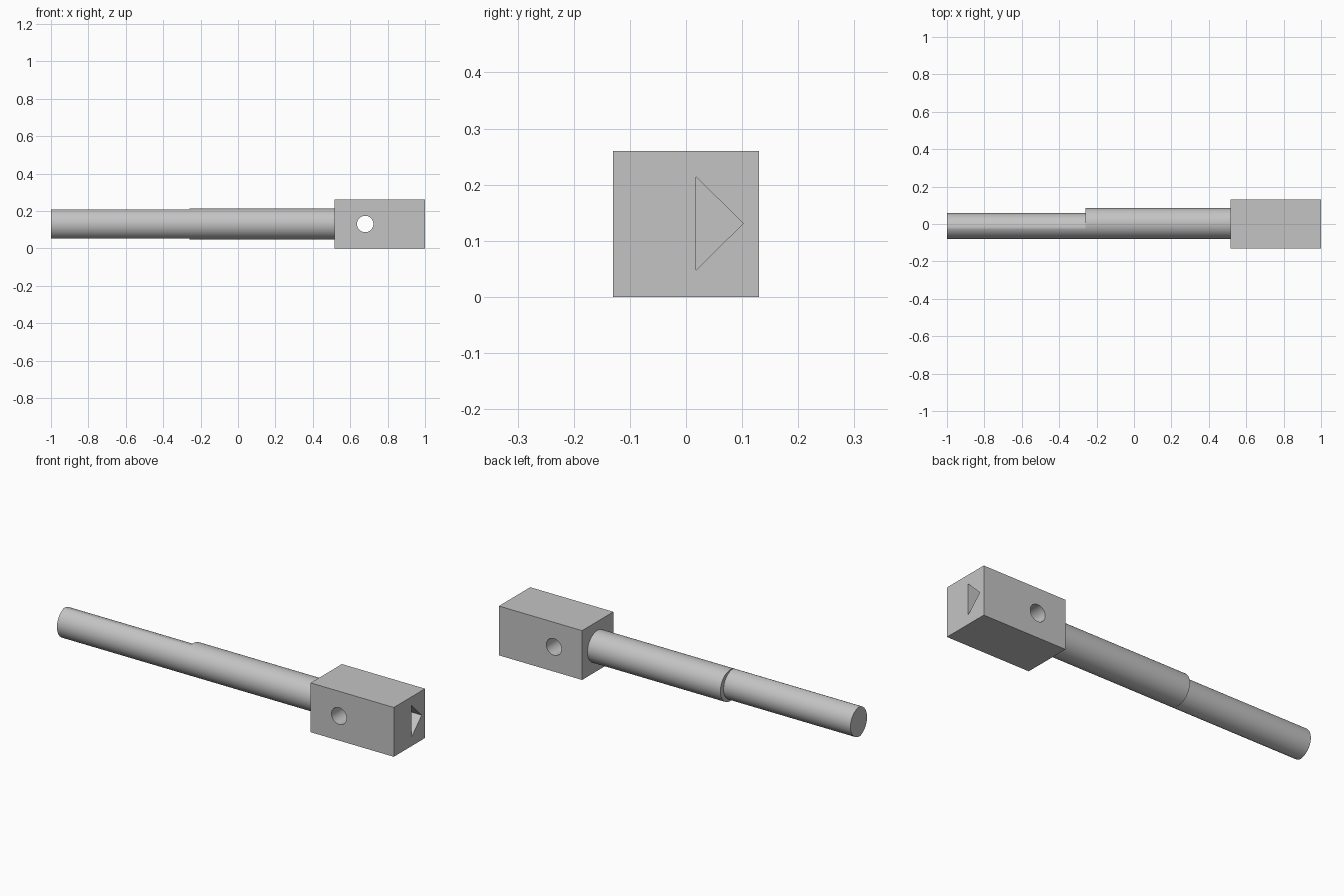
import bpy, bmesh, math
from mathutils import Vector

cube = bpy.data.objects.get("Cube")
if cube:
    bpy.data.objects.remove(cube, do_unlink=True)

AXIS_Z = 0.13      # height of the shaft axis
SHAFT_Y = 0.0025   # sideways position of the shaft axis
SHAFT_R = 0.0825

steel = bpy.data.materials.new("light grey")
steel.use_nodes = True
grey = (0.55, 0.55, 0.55, 1)
steel.diffuse_color = grey
steel.node_tree.nodes["Principled BSDF"].inputs["Base Color"].default_value = grey


def prism(name, outline, direction):
    """Extrude a closed outline of 3D points along a direction."""
    bm = bmesh.new()
    face = bm.faces.new([bm.verts.new(p) for p in outline])
    ext = bmesh.ops.extrude_face_region(bm, geom=[face], use_keep_orig=True)
    moved = [v for v in ext["geom"] if isinstance(v, bmesh.types.BMVert)]
    bmesh.ops.translate(bm, verts=moved, vec=Vector(direction))
    bmesh.ops.recalc_face_normals(bm, faces=bm.faces)
    mesh = bpy.data.meshes.new(name)
    bm.to_mesh(mesh)
    bm.free()
    mesh.materials.append(steel)
    obj = bpy.data.objects.new(name, mesh)
    bpy.context.collection.objects.link(obj)
    return obj


def smooth(obj):
    bpy.ops.object.select_all(action="DESELECT")
    obj.select_set(True)
    bpy.context.view_layer.objects.active = obj
    bpy.ops.object.shade_smooth_by_angle(angle=math.radians(30))


def angles(n):
    return [2 * math.pi * i / n for i in range(n)]


def shaft_section(name, x0, x1, radius_at):
    outline = [(x0, SHAFT_Y + radius_at(a) * math.cos(a),
                AXIS_Z + radius_at(a) * math.sin(a)) for a in angles(96)]
    smooth(prism(name, outline, (x1 - x0, 0, 0)))


def relieved_radius(a, shift=0.023, r=0.0785):
    """Shaft circle trimmed by a smaller circle shifted to the front."""
    trimmed = -shift * math.cos(a) + math.sqrt(r**2 - (shift * math.sin(a))**2)
    return min(SHAFT_R, trimmed)


# Shaft: full round section, then the section relieved on the back
shaft_section("shaft_full", -0.26, 0.515, lambda a: SHAFT_R)
shaft_section("shaft_relieved", -1.0, -0.26, relieved_radius)

# Square head block
head = prism("head_block", [(0.515, -0.13, 0), (0.515, 0.13, 0),
                            (0.515, 0.13, 0.26), (0.515, -0.13, 0.26)],
             (0.485, 0, 0))

# Cutters: round cross hole and triangular pocket in the end
hole = prism("cross_hole_cutter",
             [(0.68 + 0.044 * math.cos(a), -0.2, AXIS_Z + 0.044 * math.sin(a))
              for a in angles(64)], (0, 0.4, 0))
pocket = prism("end_pocket_cutter",
               [(0.8, 0.018, 0.048), (0.8, 0.102, 0.131), (0.8, 0.018, 0.214)],
               (0.3, 0, 0))
for cutter in (hole, pocket):
    mod = head.modifiers.new(cutter.name, "BOOLEAN")
    mod.operation = "DIFFERENCE"
    mod.solver = "EXACT"
    mod.object = cutter
    bpy.context.view_layer.objects.active = head
    bpy.ops.object.modifier_apply(modifier=mod.name)
    bpy.data.objects.remove(cutter, do_unlink=True)
smooth(head)
